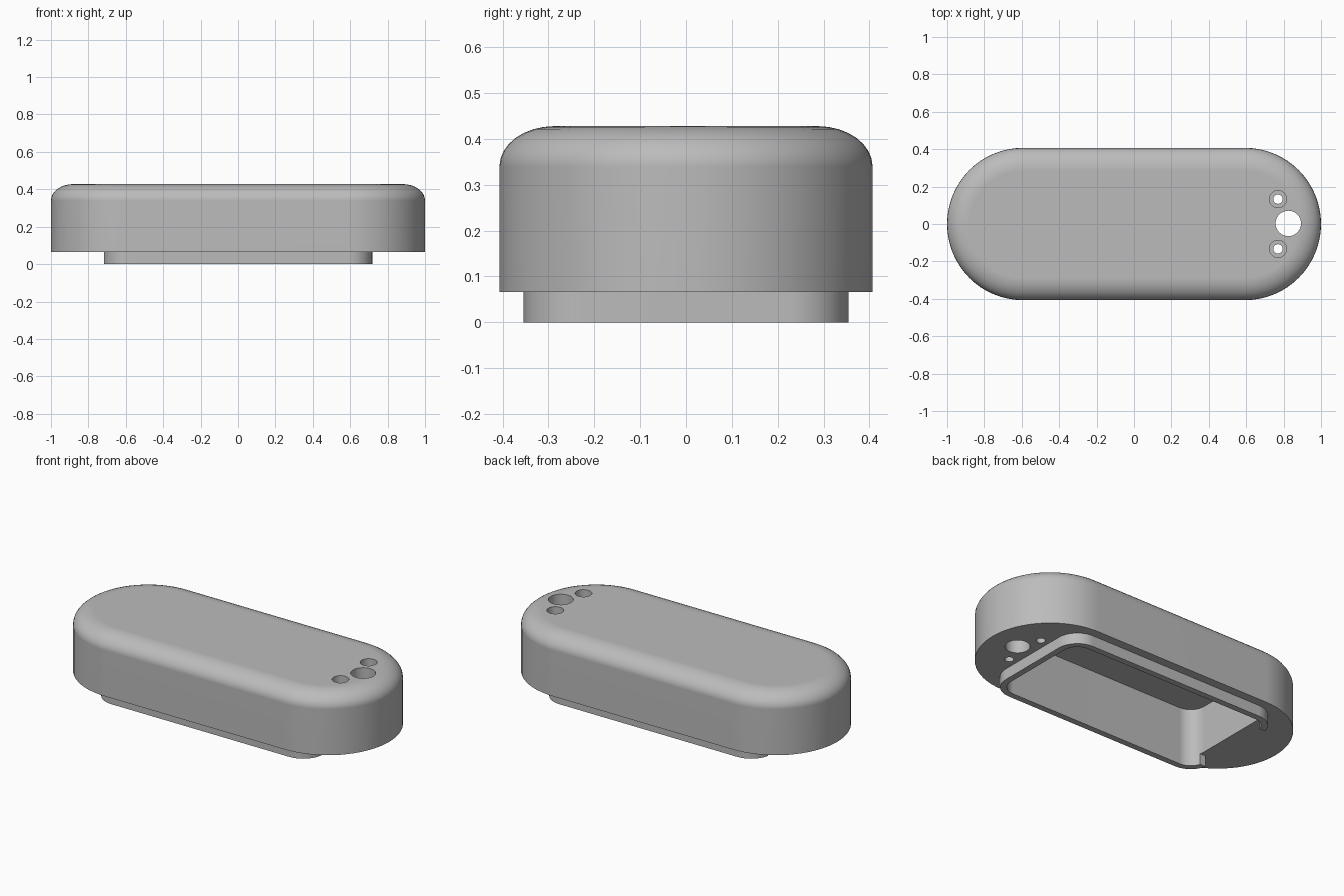
import bpy
import bmesh
from math import cos, sin, pi, radians

cube = bpy.data.objects.get("Cube")
if cube:
    bpy.data.objects.remove(cube, do_unlink=True)

grey = bpy.data.materials.new("mid grey")
grey.use_nodes = True
GREY = (0.5, 0.5, 0.5, 1)
grey.diffuse_color = GREY
grey.node_tree.nodes["Principled BSDF"].inputs["Base Color"].default_value = GREY

BASE, EDGE, TOP = 0.066, 0.34, 0.428     # underside, start of rounding, top
HALF_X, HALF_Y = 1.0, 0.407


def outline(hx, hy, r, steps):
    """Rounded rectangle, counter-clockwise."""
    pts = []
    for k, (sx, sy) in enumerate([(1, 1), (-1, 1), (-1, -1), (1, -1)]):
        for i in range(steps + 1):
            a = pi / 2 * (k + i / steps)
            pts.append((sx * (hx - r) + r * cos(a), sy * (hy - r) + r * sin(a)))
    return pts


def loft(name, layers, centre=(0, 0)):
    """Closed solid through (outline, z) layers."""
    bm = bmesh.new()
    rings = [[bm.verts.new((x + centre[0], y + centre[1], z)) for x, y in pts]
             for pts, z in layers]
    n = len(rings[0])
    for low, high in zip(rings, rings[1:]):
        for i in range(n):
            j = (i + 1) % n
            bm.faces.new((low[i], low[j], high[j], high[i]))
    bm.faces.new(rings[0][::-1])
    bm.faces.new(rings[-1])
    bmesh.ops.remove_doubles(bm, verts=bm.verts, dist=1e-5)
    bmesh.ops.recalc_face_normals(bm, faces=bm.faces)
    mesh = bpy.data.meshes.new(name)
    bm.to_mesh(mesh)
    bm.free()
    mesh.materials.append(grey)
    obj = bpy.data.objects.new(name, mesh)
    bpy.context.collection.objects.link(obj)
    return obj


def prism(name, pts, z0, z1, centre=(0, 0)):
    return loft(name, [(pts, z0), (pts, z1)], centre)


def drill(name, x, y, r, z0, z1):
    return prism(name, outline(r, r, r, 10), z0, z1, (x, y))


def select(obj):
    bpy.ops.object.select_all(action='DESELECT')
    obj.select_set(True)
    bpy.context.view_layer.objects.active = obj


def cut(obj, cutters):
    select(obj)
    for cutter in cutters:
        cutter.hide_render = True
        mod = obj.modifiers.new("cut", 'BOOLEAN')
        mod.operation = 'DIFFERENCE'
        mod.solver = 'EXACT'
        mod.object = cutter
        bpy.ops.object.modifier_apply(modifier=mod.name)


# Housing: stadium shape with a softly rounded top edge
layers = [(outline(HALF_X, HALF_Y, HALF_Y, 16), BASE)]
for i in range(9):
    a = pi / 2 * i / 8
    inset = 0.12 * (1 - cos(a))
    layers.append((outline(HALF_X - inset, HALF_Y - inset, HALF_Y - inset, 16),
                   EDGE + (TOP - EDGE) * sin(a)))
housing = loft("housing", layers)

# Locating rim under the housing
rim = prism("rim", outline(0.718, 0.354, 0.13, 8), 0, BASE)

# Cutters: battery-like cavity, rim gap, through hole, counterbored holes
cavity = prism("cavity_cutter", outline(0.681, 0.317, 0.093, 8), -0.1, 0.35)
gap = prism("gap_cutter", outline(0.1, 0.25, 0.001, 1), -0.1, 0.2, (-0.72, 0))
holes = [drill("hole_cutter", 0.825, 0.003, 0.068, -0.1, 0.6)]
for side in (-1, 1):
    holes.append(drill("screw_cutter", 0.77, side * 0.133, 0.025, -0.1, 0.6))
    holes.append(drill("counterbore_cutter", 0.77, side * 0.133, 0.046, 0.2, 0.6))

cut(housing, [cavity] + holes)
cut(rim, [cavity, gap])
for cutter in [cavity, gap] + holes:
    bpy.data.objects.remove(cutter, do_unlink=True)

# Smooth curves, crisp edges
for obj in (housing, rim):
    select(obj)
    bpy.ops.object.shade_smooth_by_angle(angle=radians(30))
    obj.modifiers.new("flat tops", 'WEIGHTED_NORMAL').keep_sharp = True
